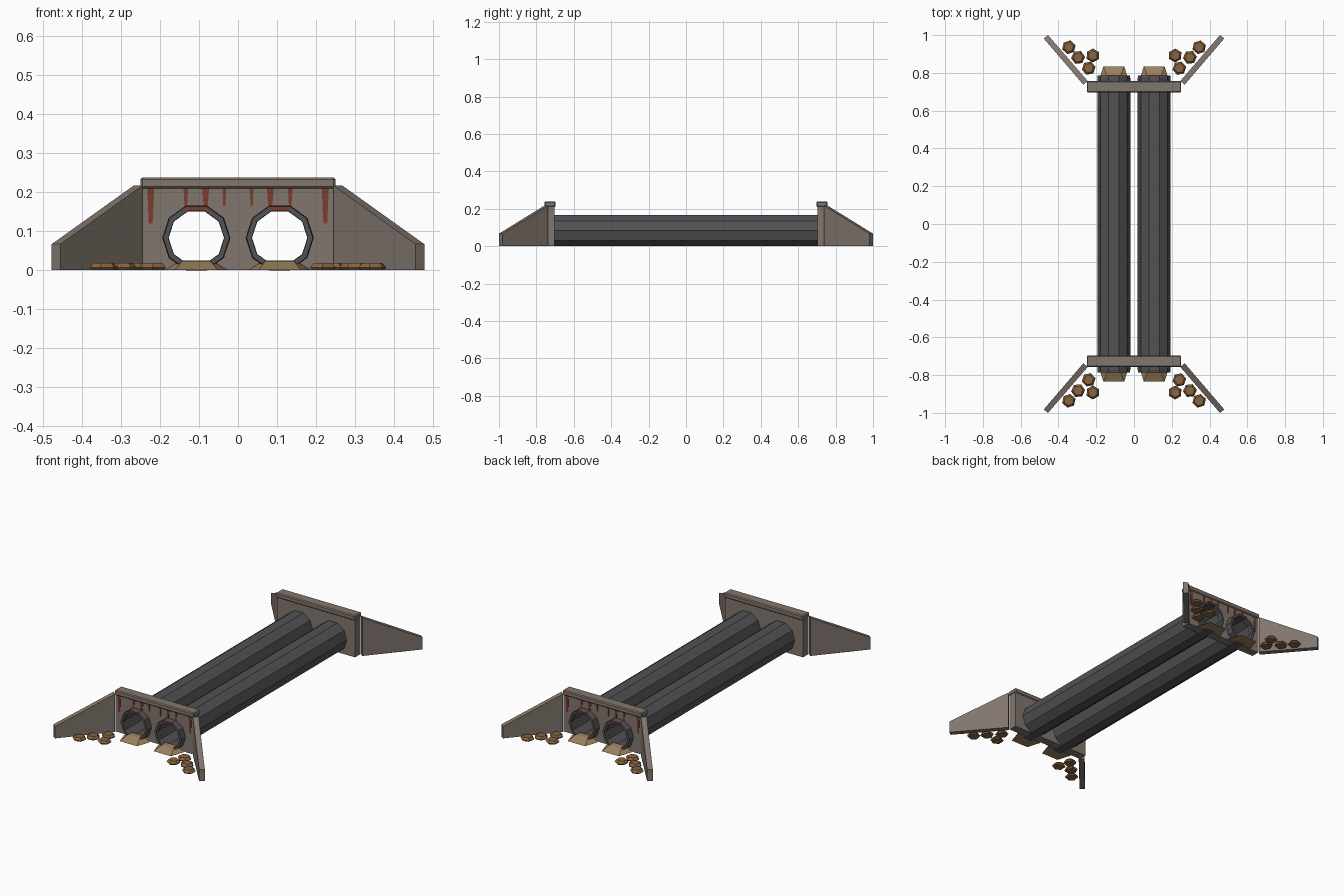
import bpy, math

if "Cube" in bpy.data.objects:
    bpy.data.objects.remove(bpy.data.objects["Cube"])

def material(name, rgb):
    m = bpy.data.materials.new(name)
    m.diffuse_color = (*rgb, 1)
    m.use_nodes = True
    m.node_tree.nodes["Principled BSDF"].inputs["Base Color"].default_value = m.diffuse_color
    return m

CONCRETE = material("concrete", (0.22, 0.18, 0.155))
METAL = material("dark_metal", (0.085, 0.085, 0.09))
RUST = material("rust", (0.2, 0.045, 0.025))
SILT = material("silt", (0.33, 0.22, 0.11))
STONE = material("stone", (0.25, 0.13, 0.05))

def add(name, verts, faces, mat):
    me = bpy.data.meshes.new(name)
    me.from_pydata(verts, [], faces)
    import bmesh
    bm = bmesh.new()
    bm.from_mesh(me)
    bmesh.ops.recalc_face_normals(bm, faces=bm.faces)
    bm.to_mesh(me)
    bm.free()
    if mat:
        me.materials.append(mat)
    ob = bpy.data.objects.new(name, me)
    bpy.context.collection.objects.link(ob)
    return ob

def loft(name, rings, mat, closed=False):
    """Skin between rings of equal length; cap the ends or join them up."""
    n = len(rings[0])
    verts = [p for r in rings for p in r]
    faces = []
    count = len(rings)
    for k in range(count if closed else count - 1):
        a, b = k * n, (k + 1) % count * n
        for i in range(n):
            j = (i + 1) % n
            faces.append((a + i, a + j, b + j, b + i))
    if not closed:
        faces += [tuple(range(n)), tuple(range((count - 1) * n, count * n))]
    return add(name, verts, faces, mat)

def box(name, x0, x1, y0, y1, z0, z1, mat):
    return loft(name, [[(x0, y0, z), (x1, y0, z), (x1, y1, z), (x0, y1, z)]
                       for z in (z0, z1)], mat)

PX, PZ = 0.107, 0.083   # pipe centre

def decagon(cx, y, r):
    return [(cx + r * math.cos(i * math.pi / 5), y, PZ + r * math.sin(i * math.pi / 5))
            for i in range(10)]

# Pipes: open ten-sided tubes with chamfered lips
cutters = []
for cx in (-PX, PX):
    profile = [(-.785, .085), (-.77, .0875), (.77, .0875), (.785, .085),
               (.785, .072), (.76, .071), (.755, .075), (-.755, .075), (-.76, .071), (-.785, .072)]
    loft("pipe", [decagon(cx, y, r) for y, r in profile], METAL, True)
    cut = loft("pipe_hole_cutter", [decagon(cx, y, .081) for y in (-1, 1)], None)
    cut.hide_render = True
    cut.hide_viewport = True
    cutters.append(cut)

for s in (-1, 1):
    # Headwall with pipe openings and a bevelled coping
    wall = box("headwall", -.247, .247, s * .702, s * .75, 0, .212, CONCRETE)
    for cut in cutters:
        mod = wall.modifiers.new("opening", 'BOOLEAN')
        mod.object = cut
        mod.solver = 'EXACT'
    cap = box("coping", -.25, .25, s * .697, s * .757, .21, .238, CONCRETE)
    bev = cap.modifiers.new("bevel", 'BEVEL')
    bev.width = .005
    bev.segments = 1

    # Rust streaks hanging below the coping
    for x, z, w in ((.224, .12, .009), (.134, .165, .006), (.083, .163, .009), (.035, .165, .005)):
        for m in (-1, 1):
            loft("rust_streak", [[(m * x + a * h, s * y, zz) for a, y in
                                  ((-1, .748), (1, .748), (1, .753), (-1, .753))]
                                 for zz, h in ((z, w * .55), (.21, w))], RUST)

    for m in (-1, 1):
        # Splayed wing wall with sloping top
        inner, outer = ((.245, .757), (.268, .737)), ((.455, 1.0), (.478, .982))
        rings = []
        for (a, b), z in ((inner, .217), (outer, .067)):
            rings.append([(m * a[0], s * a[1], 0), (m * b[0], s * b[1], 0),
                          (m * b[0], s * b[1], z), (m * a[0], s * a[1], z)])
        loft("wing_wall", rings, CONCRETE)

        # Rust patch on the crown of the pipe lip
        c = m * PX
        loft("pipe_rust", [[(c - h, s * .780, z), (c + h, s * .780, z),
                            (c + h, s * .788, z), (c - h, s * .788, z)]
                           for h, z in ((.022, .152), (.028, .164))], RUST)

        # Silt fan spilling from the pipe mouth
        loft("silt_fan", [[(c - .08, s * .755, 0), (c + .08, s * .755, 0),
                           (c + .055, s * .835, 0), (c - .055, s * .835, 0)],
                          [(c - .04, s * .755, .025), (c + .04, s * .755, .025),
                           (c + .036, s * .785, .023), (c - .036, s * .785, .023)]], SILT)

        # Riprap stones inside the wing walls
        for x, y, t in ((.345, .936, .3), (.296, .882, .1), (.218, .892, .5), (.24, .825, .2)):
            loft("riprap_stone", [[(m * x + r * math.cos(t + i * math.pi / 3),
                                    s * y + r * math.sin(t + i * math.pi / 3), z)
                                   for i in range(6)]
                                  for r, z in ((.031, 0), (.037, .007), (.026, .019))], STONE)
